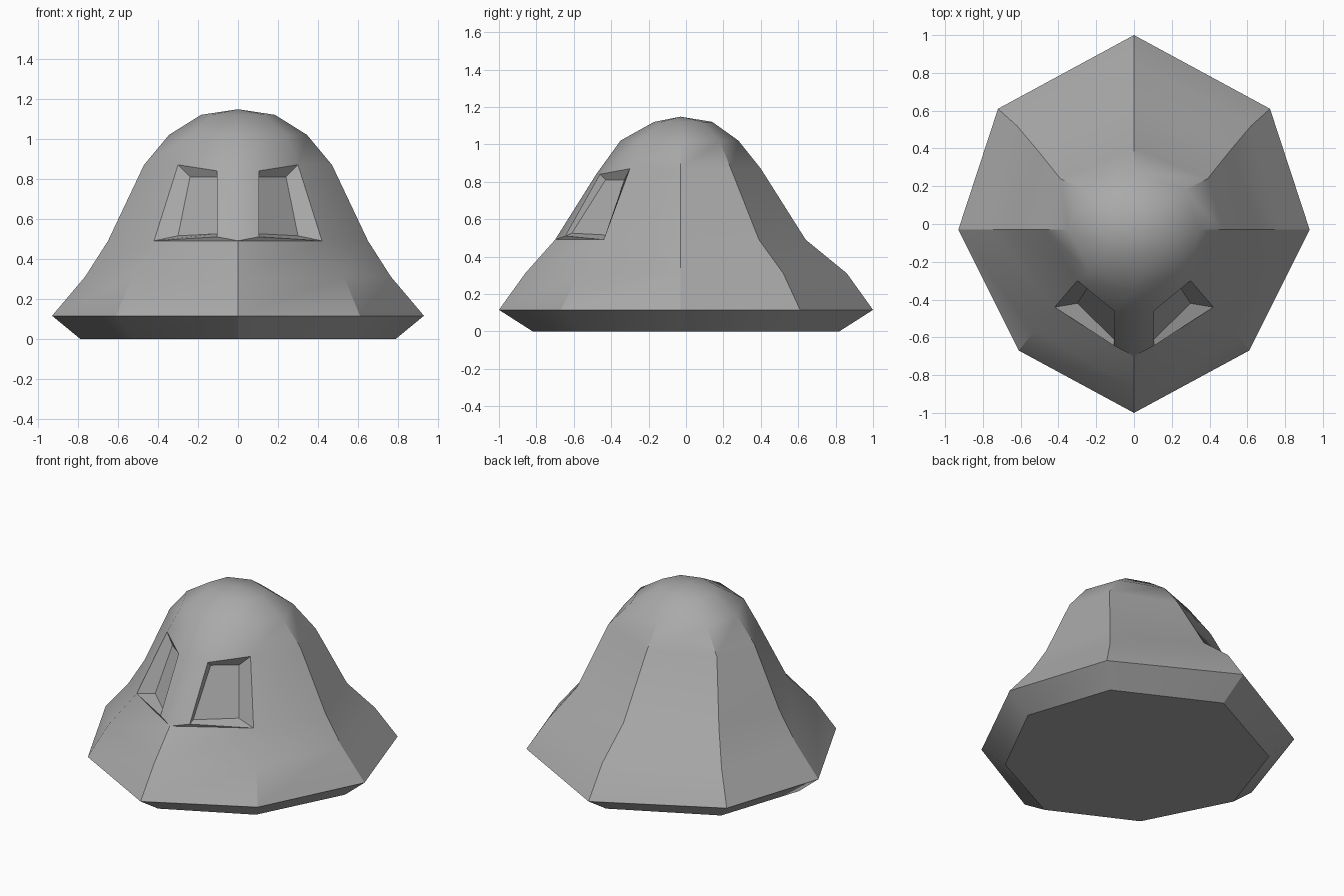
import bpy
import bmesh

cube = bpy.data.objects.get("Cube")
if cube:
    bpy.data.objects.remove(cube)

grey = bpy.data.materials.new("plain_grey")
grey.use_nodes = True
grey.diffuse_color = (0.4, 0.4, 0.4, 1)
shader = next(n for n in grey.node_tree.nodes if n.type == 'BSDF_PRINCIPLED')
shader.inputs["Base Color"].default_value = grey.diffuse_color

# Eight-sided bell: height, front y, front corner, side x, back corner, back y
MIDDLE_Y = -0.03
RINGS = [
    (0.0, -0.82, (0.52, -0.56), 0.79, (0.61, 0.51), 0.82),
    (0.115, -1.0, (0.61, -0.67), 0.93, (0.72, 0.61), 1.0),
    (0.31, -0.86, (0.53, -0.57), 0.765, (0.62, 0.52), 0.86),
    (0.49, -0.70, (0.42, -0.44), 0.65, (0.51, 0.39), 0.64),
    (0.87, -0.48, (0.30, -0.30), 0.47, (0.39, 0.24), 0.40),
    (1.02, -0.35, (0.24, -0.25), 0.345, (0.27, 0.18), 0.28),
    (1.12, -0.17, (0.13, -0.13), 0.185, (0.14, 0.09), 0.14),
]
APEX = (0, MIDDLE_Y, 1.148)
WINDOW_ROW = 3

# Window opening and sunken pane: bottom inner, bottom outer, top outer, top inner
SILL_INNER = (0.105, -0.645, 0.51)
HEAD_INNER = (0.105, -0.46, 0.84)
PANE = [(0.105, -0.61, 0.525), (0.30, -0.42, 0.515),
        (0.24, -0.33, 0.81), (0.105, -0.43, 0.81)]


def half_ring(z, front, front_corner, side, back_corner, back):
    """Points of one ring from the front centre round to the back centre."""
    flat = [(0, front), front_corner, (side, MIDDLE_Y), back_corner, (0, back)]
    return [(x, y, z) for x, y in flat]


def add_half(bm, sign):
    """Build one side of the shell; sign -1 gives the mirrored side."""
    def vert(p):
        return bm.verts.new((p[0] * sign, p[1], p[2]))

    def face(*verts):
        bm.faces.new(verts if sign > 0 else verts[::-1])

    rings = [[vert(p) for p in half_ring(*r)] for r in RINGS]
    rings[WINDOW_ROW + 1][0].co.z -= 0.03
    sill, head = vert(SILL_INNER), vert(HEAD_INNER)
    pane = [vert(p) for p in PANE]

    # Shell walls
    for row, (low, high) in enumerate(zip(rings, rings[1:])):
        for i in range(len(low) - 1):
            if i == 0 and row == WINDOW_ROW:
                # Front wall with a sunken window
                opening = [sill, low[1], high[1], head]
                face(low[0], sill, head, high[0])
                face(low[0], low[1], sill)
                for k in range(4):
                    n = (k + 1) % 4
                    face(opening[k], opening[n], pane[n], pane[k])
                face(*pane)
            elif i == 0 and row == WINDOW_ROW + 1:
                # Brow above the window
                face(low[0], head, high[0])
                face(head, low[1], high[1], high[0])
            else:
                face(low[i], low[i + 1], high[i + 1], high[i])

    # Crown and underside
    apex = vert(APEX)
    for a, b in zip(rings[-1], rings[-1][1:]):
        face(a, b, apex)
    face(*reversed(rings[0]))


bm = bmesh.new()
for sign in (1, -1):
    add_half(bm, sign)
bmesh.ops.remove_doubles(bm, verts=bm.verts, dist=0.0005)
bmesh.ops.recalc_face_normals(bm, faces=bm.faces)

mesh = bpy.data.meshes.new("bell_shell")
bm.to_mesh(mesh)
bm.free()
mesh.materials.append(grey)
shell = bpy.data.objects.new("bell_shell", mesh)
bpy.context.collection.objects.link(shell)

# Smooth shading with crisp rim, corners and window frames
bpy.ops.object.select_all(action='DESELECT')
shell.select_set(True)
bpy.context.view_layer.objects.active = shell
bpy.ops.object.shade_smooth_by_angle(angle=0.52)
